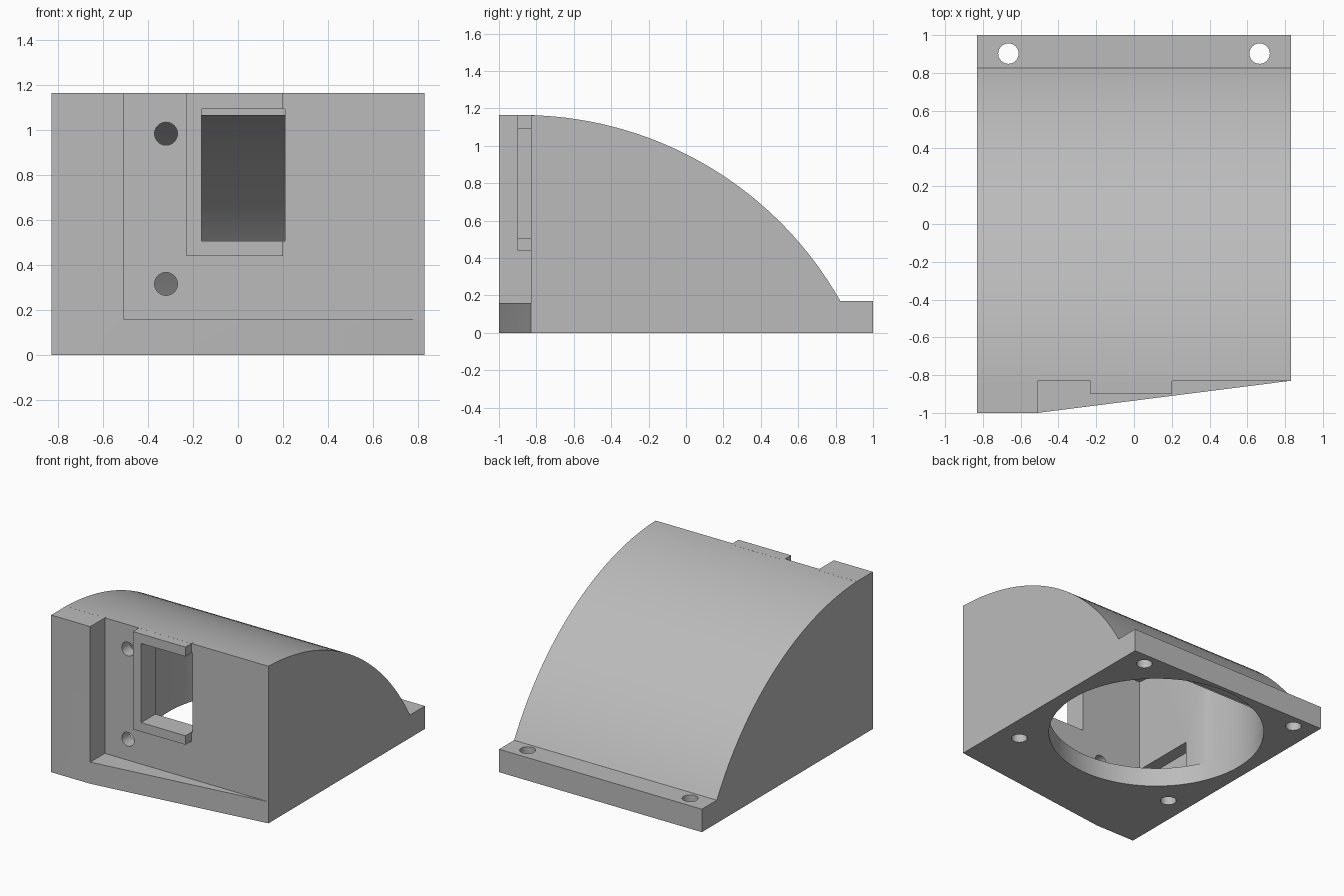
import bpy, bmesh, math
from mathutils import Vector

cube = bpy.data.objects.get("Cube")
if cube:
    bpy.data.objects.remove(cube, do_unlink=True)

grey = bpy.data.materials.new("light_grey_plastic")
grey.use_nodes = True
grey.diffuse_color = (0.5, 0.5, 0.5, 1)
grey.node_tree.nodes["Principled BSDF"].inputs["Base Color"].default_value = (0.5, 0.5, 0.5, 1)


def prism(name, points, offset):
    """Extrude a closed 3D outline along an offset."""
    bm = bmesh.new()
    face = bm.faces.new([bm.verts.new(p) for p in points])
    new = bmesh.ops.extrude_face_region(bm, geom=[face])["geom"]
    bmesh.ops.translate(bm, vec=Vector(offset),
                        verts=[g for g in new if isinstance(g, bmesh.types.BMVert)])
    bmesh.ops.recalc_face_normals(bm, faces=bm.faces)
    mesh = bpy.data.meshes.new(name)
    bm.to_mesh(mesh)
    bm.free()
    mesh.materials.append(grey)
    obj = bpy.data.objects.new(name, mesh)
    bpy.context.collection.objects.link(obj)
    return obj


def box(name, x0, x1, y0, y1, z0, z1):
    return prism(name, [(x0, y0, z0), (x1, y0, z0), (x1, y1, z0), (x0, y1, z0)], (0, 0, z1 - z0))


def side_prism(name, outline, half):
    return prism(name, [(-half, y, z) for y, z in outline], (2 * half, 0, 0))


def rod(name, center, radius, length, axis="Z", sides=32):
    pts = []
    for i in range(sides):
        a = math.tau * i / sides
        c, s = radius * math.cos(a), radius * math.sin(a)
        pts.append(Vector(center) + Vector((c, s, 0) if axis == "Z" else (c, 0, s)))
    return prism(name, pts, (0, 0, length) if axis == "Z" else (0, length, 0))


def combine(target, tool, operation):
    """Apply a boolean and discard the tool."""
    mod = target.modifiers.new("cut", "BOOLEAN")
    mod.operation, mod.solver, mod.object = operation, "EXACT", tool
    bpy.ops.object.select_all(action="DESELECT")
    bpy.context.view_layer.objects.active = target
    target.select_set(True)
    bpy.ops.object.modifier_apply(modifier=mod.name)
    bpy.data.objects.remove(tool, do_unlink=True)


def arc(radius, y0, y1, steps=32):
    """Points of the hood curve between two depths."""
    cy, cz = -0.88, -0.795
    a0, a1 = (math.acos((y - cy) / radius) for y in (y0, y1))
    angles = [a0 + (a1 - a0) * i / steps for i in range(steps + 1)]
    return [(cy + radius * math.cos(a), cz + radius * math.sin(a)) for a in angles]


W, WALL, TOP, R = 0.83, -0.83, 1.163, 1.959
FAN_Y, FAN_R = 0.237, 0.735

# Curved hood with the rear mounting lip
body = side_prism("duct_body", [(WALL, 0), (1, 0), (1, 0.17)] + arc(R, 0.825, WALL)[0:], W)

# Tapered front foot, tall side post and window frame
foot = prism("front_foot", [(-W, -0.8, 0), (-W, -1, 0), (-0.51, -1, 0), (W, WALL, 0), (W, -0.8, 0)],
             (0, 0, 0.16))
combine(body, foot, "UNION")
combine(body, box("side_post", -W, -0.51, -1, WALL + 0.02, 0, TOP), "UNION")
combine(body, box("window_frame", -0.23, 0.2, -0.9, WALL + 0.02, 0.44, TOP), "UNION")

# Air chamber: round bore joined to a box, limited by the inner hood curve
chamber = rod("chamber", (0, FAN_Y, 0.1), FAN_R, 1.5, sides=96)
combine(chamber, box("chamber_front", -0.665, 0.665, -0.735, FAN_Y - 0.2, 0.14, 1.5), "UNION")
combine(chamber, box("side_recess", -0.76, -0.6, -0.735, -0.24, 0.14, 0.38), "UNION")
inner = [(-0.9, 0.05), (0.85, 0.05)] + arc(R - 0.085, 0.83, -0.86)
combine(chamber, side_prism("inner_limit", inner, 0.8), "INTERSECT")
combine(body, chamber, "DIFFERENCE")
combine(body, rod("fan_opening", (0, FAN_Y, -0.1), FAN_R, 0.235, sides=96), "DIFFERENCE")

# Window and the two front screw holes
combine(body, box("window", -0.163, 0.21, -0.95, -0.65, 0.507, 1.093), "DIFFERENCE")
for z in (0.315, 0.983):
    combine(body, rod("front_hole", (-0.32, -0.95, z), 0.051, 0.3, "Y"), "DIFFERENCE")

# Four fan screw holes: through the lip, blind under the front
for x in (-0.665, 0.665):
    for y in (0.902, -0.428):
        combine(body, rod("fan_hole", (x, y, -0.1), 0.054, 0.4), "DIFFERENCE")

bpy.ops.object.select_all(action="DESELECT")
body.select_set(True)
bpy.context.view_layer.objects.active = body
bpy.ops.object.shade_smooth_by_angle(angle=math.radians(25))
